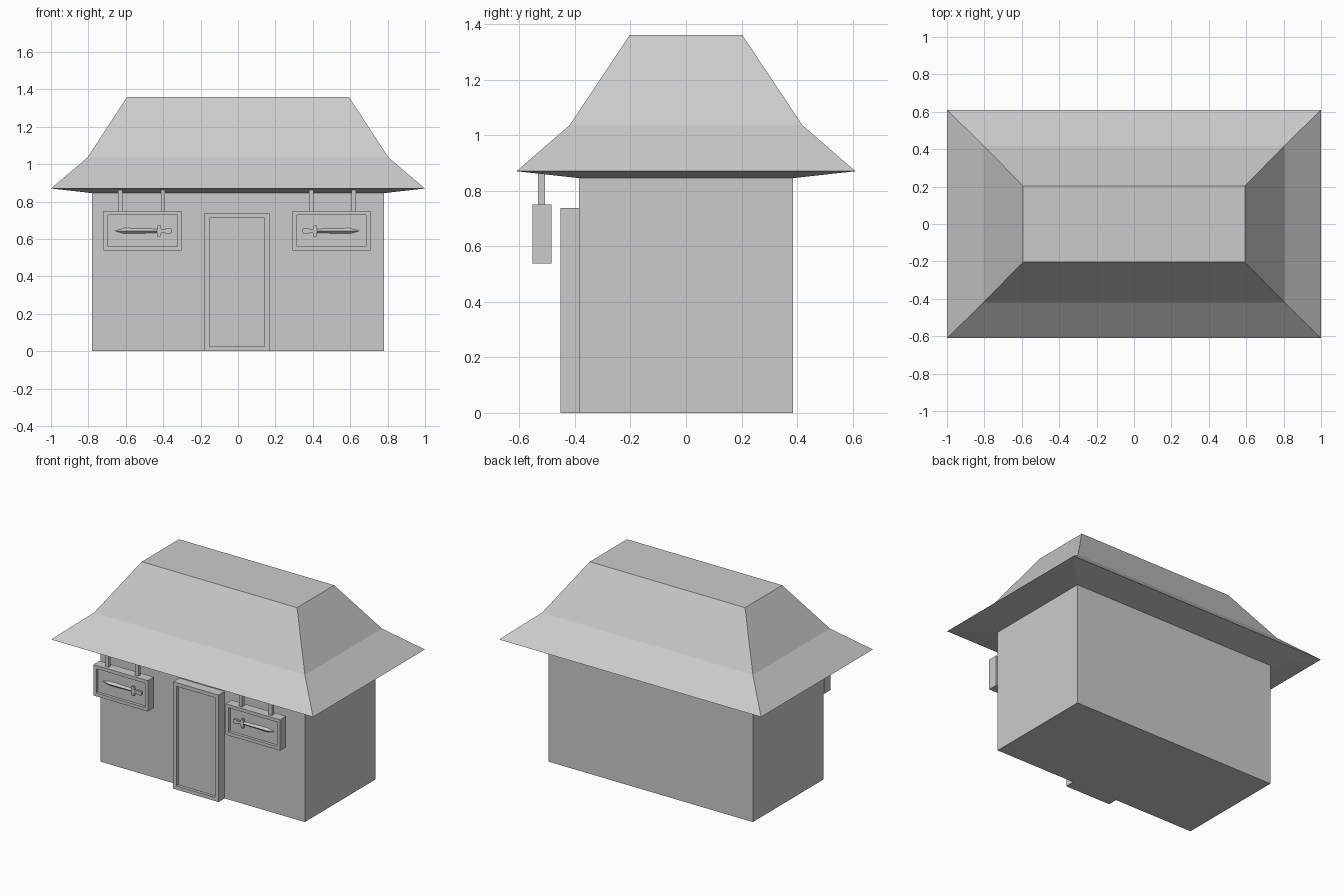
import bpy, bmesh
from mathutils import Vector

if "Cube" in bpy.data.objects:
    bpy.data.objects.remove(bpy.data.objects["Cube"])

AXIS = -0.005  # the front details are symmetric about this x


def finish(name, bm, x=0.0, mirror=False):
    bmesh.ops.recalc_face_normals(bm, faces=bm.faces)
    me = bpy.data.meshes.new(name)
    bm.to_mesh(me)
    bm.free()
    ob = bpy.data.objects.new(name, me)
    ob.location.x = x
    bpy.context.collection.objects.link(ob)
    if mirror:
        mod = ob.modifiers.new("mirror", 'MIRROR')
        mod.use_mirror_merge = False
    return ob


def add_box(bm, x0, x1, y0, y1, z0, z1):
    vs = bmesh.ops.create_cube(bm, size=1)['verts']
    for v in vs:
        v.co = Vector(((x0 + x1) / 2 + v.co.x * (x1 - x0),
                       (y0 + y1) / 2 + v.co.y * (y1 - y0),
                       (z0 + z1) / 2 + v.co.z * (z1 - z0)))


def framed_panel(name, dims, border, depth, mirror=False):
    """Box whose front face is inset and pushed back."""
    bm = bmesh.new()
    add_box(bm, *dims)
    bm.normal_update()
    front = min(bm.faces, key=lambda f: f.calc_center_median().y)
    bmesh.ops.inset_region(bm, faces=[front], thickness=border)
    ext = bmesh.ops.extrude_discrete_faces(bm, faces=[front])['faces']
    bmesh.ops.translate(bm, verts=ext[0].verts, vec=(0, depth, 0))
    return finish(name, bm, AXIS, mirror)


# Walls
bm = bmesh.new()
add_box(bm, -0.78, 0.78, -0.385, 0.385, 0, 0.847)
finish("walls", bm)

# Flared hip roof: rings of half width, half depth, height
bm = bmesh.new()
rings = []
for hx, hy, z in [(0.78, 0.385, 0.845), (1.0, 0.61, 0.87),
                  (0.805, 0.42, 1.035), (0.593, 0.203, 1.36)]:
    rings.append([bm.verts.new((sx * hx, sy * hy, z))
                  for sx, sy in [(-1, -1), (1, -1), (1, 1), (-1, 1)]])
for a, b in zip(rings, rings[1:]):
    for i in range(4):
        j = (i + 1) % 4
        bm.faces.new((a[i], a[j], b[j], b[i]))
bm.faces.new(rings[-1])
bm.faces.new(rings[0][::-1])
finish("roof", bm)

# Door and the pair of hanging sign boards
framed_panel("door", (-0.173, 0.173, -0.452, -0.38, 0, 0.738), 0.036, 0.02)
framed_panel("sign_board", (-0.713, -0.297, -0.552, -0.485, 0.537, 0.75),
             0.032, 0.02, mirror=True)

# Sign hangers
bm = bmesh.new()
for x in (-0.624, -0.396):
    add_box(bm, x - 0.012, x + 0.012, -0.532, -0.507, 0.745, 0.868)
finish("sign_hangers", bm, AXIS, mirror=True)

# Sword emblem: ridged blade
CX, CZ, BACK, FRONT = -0.503, 0.643, -0.531, -0.546
bm = bmesh.new()
tip, r0, r1 = [bm.verts.new((CX + x, y, CZ)) for x, y in
               [(-0.155, BACK), (-0.10, FRONT), (0.08, FRONT)]]
for s in (1, -1):
    e0 = bm.verts.new((CX - 0.10, BACK, CZ + s * 0.016))
    e1 = bm.verts.new((CX + 0.08, BACK, CZ + s * 0.012))
    bm.faces.new((tip, e0, r0))
    bm.faces.new((r0, e0, e1, r1))
finish("sword_blade", bm, AXIS, mirror=True)

# Sword emblem: guard, grip and pommel as one extruded outline
half = [(0.075, 0.012), (0.078, 0.032), (0.092, 0.032), (0.099, 0.009),
        (0.116, 0.008), (0.12, 0.014), (0.148, 0.014), (0.153, 0.008)]
outline = half + [(x, -z) for x, z in reversed(half)]
bm = bmesh.new()
f = bm.faces.new([bm.verts.new((CX + x, BACK, CZ + z)) for x, z in outline])
ext = bmesh.ops.extrude_face_region(bm, geom=[f])['geom']
bmesh.ops.translate(bm, verts=[g for g in ext if isinstance(g, bmesh.types.BMVert)],
                    vec=(0, FRONT - BACK, 0))
finish("sword_hilt", bm, AXIS, mirror=True)
